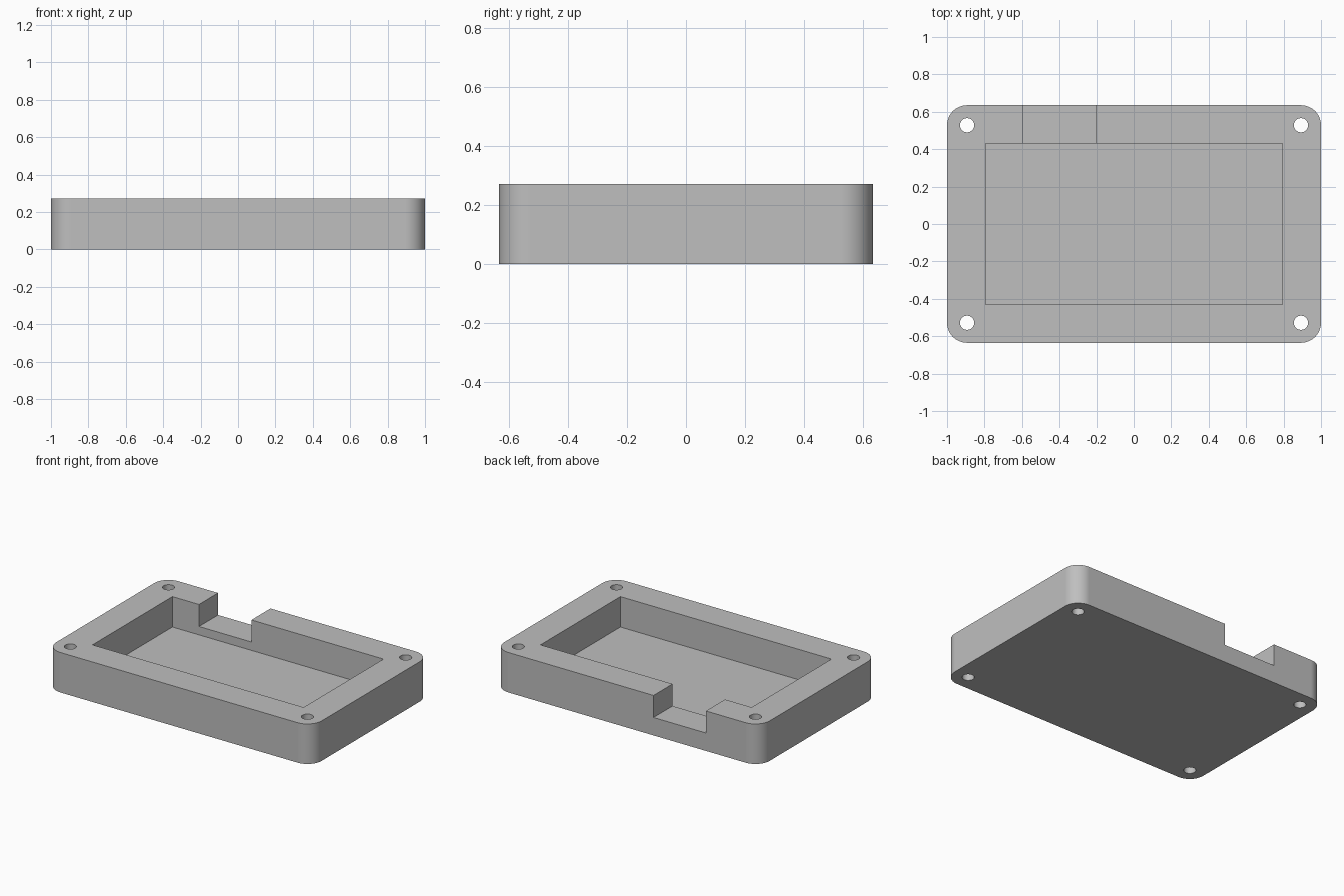
import bpy, bmesh
from math import cos, sin, radians

cube = bpy.data.objects.get("Cube")
if cube:
    bpy.data.objects.remove(cube, do_unlink=True)

HALF_X, HALF_Y, HEIGHT = 1.0, 0.635, 0.272
CORNER = 0.107
CAVITY_X, CAVITY_Y, FLOOR = 0.795, 0.43, 0.065
HOLE_R = 0.038

grey = bpy.data.materials.new("plain grey")
grey.use_nodes = True
colour = (0.52, 0.52, 0.52, 1)
grey.diffuse_color = colour
grey.node_tree.nodes["Principled BSDF"].inputs["Base Color"].default_value = colour


def arc(cx, cy, radius, start, sweep, steps):
    """Points along a circular arc, angles in degrees."""
    angles = [radians(start + sweep * i / steps) for i in range(steps + 1)]
    return [(cx + radius * cos(a), cy + radius * sin(a)) for a in angles]


def prism(name, outline, z0, z1):
    """Extrude a closed outline from z0 up to z1."""
    bm = bmesh.new()
    base = bm.faces.new([bm.verts.new((x, y, z0)) for x, y in outline])
    top = bmesh.ops.extrude_face_region(bm, geom=[base])["geom"]
    verts = [v for v in top if isinstance(v, bmesh.types.BMVert)]
    bmesh.ops.translate(bm, verts=verts, vec=(0, 0, z1 - z0))
    bmesh.ops.recalc_face_normals(bm, faces=bm.faces)
    mesh = bpy.data.meshes.new(name)
    bm.to_mesh(mesh)
    bm.free()
    mesh.materials.append(grey)
    obj = bpy.data.objects.new(name, mesh)
    bpy.context.collection.objects.link(obj)
    return obj


def rectangle(x0, x1, y0, y1):
    return [(x0, y0), (x1, y0), (x1, y1), (x0, y1)]


# Rounded outer block
px, py = HALF_X - CORNER, HALF_Y - CORNER
corners = [(px, py), (-px, py), (-px, -py), (px, -py)]
outline = []
for i, (x, y) in enumerate(corners):
    outline += arc(x, y, CORNER, 90 * i, 90, 12)
tray = prism("enclosure_tray", outline, 0, HEIGHT)

# Cavity, cable notch in the back wall and corner screw holes
cutters = [
    prism("cavity_cutter",
          rectangle(-CAVITY_X, CAVITY_X, -CAVITY_Y, CAVITY_Y), FLOOR, HEIGHT + 0.1),
    prism("notch_cutter",
          rectangle(-0.595, -0.2, CAVITY_Y - 0.1, HALF_Y + 0.1), 0.122, HEIGHT + 0.1),
]
for x, y in corners:
    hole = arc(x, y, HOLE_R, 0, 360, 32)[:-1]
    cutters.append(prism("screw_hole_cutter", hole, -0.1, HEIGHT + 0.1))

bpy.ops.object.select_all(action="DESELECT")
bpy.context.view_layer.objects.active = tray
tray.select_set(True)
for cutter in cutters:
    cutter.hide_render = True
    cut = tray.modifiers.new("cut", "BOOLEAN")
    cut.operation = "DIFFERENCE"
    cut.solver = "EXACT"
    cut.object = cutter
    bpy.ops.object.modifier_apply(modifier=cut.name)
    bpy.data.objects.remove(cutter, do_unlink=True)

# Smooth rounded corners and bores, crisp flat walls
bpy.ops.object.shade_smooth_by_angle(angle=radians(30))
weighted = tray.modifiers.new("flat_walls", "WEIGHTED_NORMAL")
weighted.keep_sharp = True
